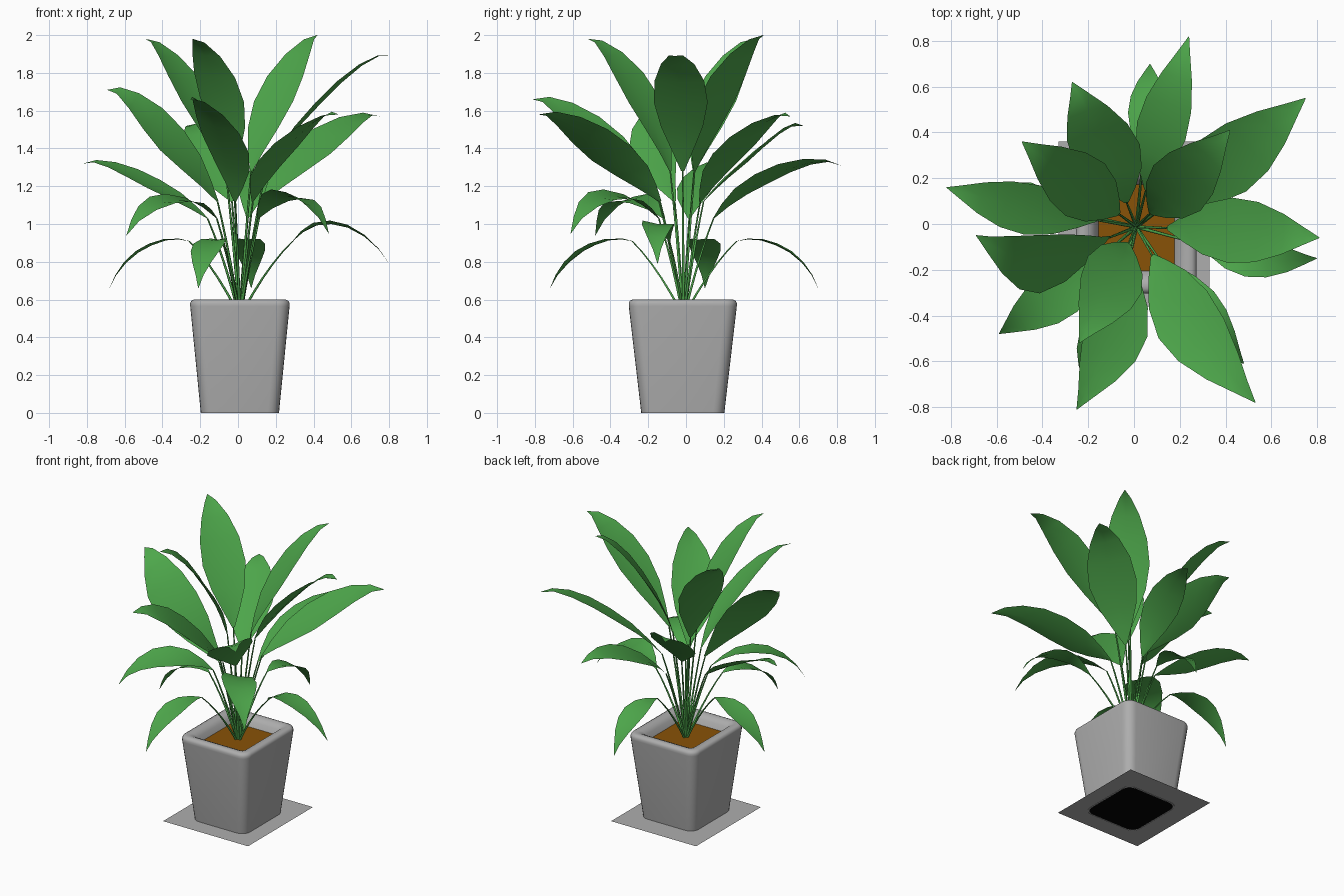
import bpy, math
from mathutils import Vector, Matrix

if "Cube" in bpy.data.objects:
    bpy.data.objects.remove(bpy.data.objects["Cube"])

ROOT = Vector((0.01, -0.012, 0.535))      # where all stems meet the soil
UP = Vector((0, 0, 1))


def material(name, rgb):
    m = bpy.data.materials.new(name)
    m.diffuse_color = (*rgb, 1)
    m.use_nodes = True
    m.node_tree.nodes["Principled BSDF"].inputs["Base Color"].default_value = m.diffuse_color
    return m


GREEN = material("leaf green", (0.075, 0.385, 0.070))
GREY = material("pot grey", (0.42, 0.42, 0.42))
SOIL = material("soil brown", (0.25, 0.085, 0.002))
BLACK = material("underside black", (0.001, 0.001, 0.001))


def add_object(name, verts, faces, mat, angle=None):
    me = bpy.data.meshes.new(name)
    me.from_pydata([tuple(v) for v in verts], [], faces)
    me.materials.append(mat)
    if angle is not None:
        for p in me.polygons:
            p.use_smooth = True
        me.set_sharp_from_angle(angle=math.radians(angle))
    ob = bpy.data.objects.new(name, me)
    bpy.context.scene.collection.objects.link(ob)
    return ob


def loft(name, rings, mat, angle=40):
    """Skin a stack of equal-sized rings."""
    n = len(rings[0])
    faces = [(k * n + i, k * n + (i + 1) % n, (k + 1) * n + (i + 1) % n, (k + 1) * n + i)
             for k in range(len(rings) - 1) for i in range(n)]
    return add_object(name, [v for r in rings for v in r], faces, mat, angle)


def rounded_rect(hx, hy, z, r, steps=5):
    """Rounded rectangle, counter-clockwise, around the pot axis."""
    pts = []
    for q, (sx, sy) in enumerate([(1, 1), (-1, 1), (-1, -1), (1, -1)]):
        for s in range(steps + 1):
            a = math.pi / 2 * (q + s / steps)
            pts.append(Vector((0.01 + sx * (hx - r) + r * math.cos(a),
                               -0.017 + sy * (hy - r) + r * math.sin(a), z)))
    return pts


# Pot: tapered walls, rolled rim, inner lip sloping down to the soil
profile = [(0.207, 0.22, 0.0, 0.06), (0.263, 0.286, 0.565, 0.065), (0.263, 0.286, 0.58, 0.065),
           (0.257, 0.28, 0.593, 0.06), (0.243, 0.266, 0.6, 0.05), (0.222, 0.245, 0.6, 0.04),
           (0.2, 0.223, 0.591, 0.03), (0.182, 0.205, 0.573, 0.02), (0.162, 0.185, 0.53, 0.015)]
loft("pot", [rounded_rect(*p) for p in profile], GREY)

# Soil surface and dark pot underside
ring = rounded_rect(0.166, 0.189, 0.54, 0.015)
add_object("soil", ring, [tuple(range(len(ring)))], SOIL)
ring = rounded_rect(0.2, 0.213, 0.0, 0.06)
add_object("pot_underside", ring, [tuple(reversed(range(len(ring))))], BLACK)

# Thin square plate below the pot
add_object("base_plate", [(-0.33, -0.36, 0.002), (0.33, -0.36, 0.002),
                          (0.33, 0.36, 0.002), (-0.33, 0.36, 0.002)], [(0, 1, 2, 3)], GREY)


def arc(a, m, b, t):
    """Point and tangent on the parabola through a, m (half way) and b."""
    c = 2 * m - (a + b) / 2
    p = a * (1 - t) ** 2 + c * 2 * t * (1 - t) + b * t * t
    return p, ((c - a) * (1 - t) + (b - c) * t).normalized()


# Blade outline: (position along blade, relative half width, lift before the drooping tip)
OUTLINE = [(0, 0.06, 0), (0.12, 0.40, 0), (0.27, 0.78, 0), (0.45, 1.0, 0), (0.62, 0.92, 0.014),
           (0.78, 0.62, 0.028), (0.91, 0.26, 0.028), (1, 0.01, 0)]


def leaf(name, tip, mid, roll, base_z, base_frac, half_width):
    tip, mid = Vector(tip), Vector(mid)
    base = ROOT.lerp(mid, base_frac)
    base.z = base_z
    side0 = (tip - base).cross(UP).normalized()
    verts, faces = [], []
    for k, (t, w, lift) in enumerate(OUTLINE):
        p, tan = arc(base, mid, tip, t)
        p = p + UP * lift * half_width / 0.145
        side = Matrix.Rotation(-math.radians(roll), 3, tan) @ side0
        fold = side.cross(tan) * 0.06 * w * half_width
        verts += [p - side * w * half_width + fold, p - fold, p + side * w * half_width + fold]
        if k:
            a = 3 * (k - 1)
            faces += [(a, a + 1, a + 4, a + 3), (a + 1, a + 2, a + 5, a + 4)]
    add_object(name + "_blade", verts, faces, GREEN, 60)
    # Stem: slim tapered tube bowing slightly upward
    start = ROOT + Vector((base.x, base.y, 0)) * 0.05
    bow = start.lerp(base, 0.5) + Vector((0, 0, 0.03))
    rings = []
    for k in range(6):
        p, _ = arc(start, bow, base, k / 5)
        r = 0.008 - 0.0007 * k
        rings.append([p + Vector((r * math.cos(i * math.tau / 6), r * math.sin(i * math.tau / 6), 0))
                      for i in range(6)])
    loft(name + "_stem", rings, GREEN, 80)


# Leaf tiers: stem height, stem reach as share of mid-blade, half width, (tip, mid-blade, roll)
tall = (1.28, 0.3, 0.143, [
    ((0.42, 0.41, 2.0), (0.21, 0.18, 1.68), 0),
    ((-0.49, 0.36, 1.98), (-0.24, 0.17, 1.68), 0),
    ((-0.24, -0.52, 1.98), (-0.10, -0.25, 1.69), 10),
    ((0.81, -0.06, 1.89), (0.46, -0.03, 1.67), 0)])
middle = (1.12, 0.3, 0.153, [
    ((0.75, 0.55, 1.57), (0.42, 0.28, 1.41), -10),
    ((0.53, -0.78, 1.58), (0.24, -0.43, 1.39), -17),
    ((-0.25, -0.81, 1.66), (-0.08, -0.45, 1.44), 22),
    ((-0.69, -0.05, 1.71), (-0.385, -0.17, 1.47), 32),
    ((-0.27, 0.62, 1.52), (-0.13, 0.34, 1.35), 15)])
lower = (1.03, 0.35, 0.115, [
    ((0.48, -0.61, 0.95), (0.28, -0.39, 1.15), 12),
    ((-0.59, -0.48, 0.94), (-0.34, -0.31, 1.13), 10),
    ((0.24, 0.82, 1.31), (0.13, 0.44, 1.25), 12),
    ((-0.82, 0.16, 1.32), (-0.48, 0.07, 1.22), 12)])
drooping = (0.91, 0.55, 0.085, [
    ((0.07, 0.70, 0.66), (0.06, 0.50, 0.88), 0),
    ((-0.21, -0.72, 0.66), (-0.16, -0.51, 0.88), 0),
    ((-0.68, 0.10, 0.66), (-0.48, 0.10, 0.88), 0),
    ((0.80, -0.15, 0.79), (0.52, -0.15, 1.0), 6)])

for tier, (z, frac, width, leaves) in {"tall_leaf": tall, "middle_leaf": middle,
                                       "lower_leaf": lower, "drooping_leaf": drooping}.items():
    for i, (tip, mid, roll) in enumerate(leaves):
        leaf(f"{tier}_{i + 1}", tip, mid, roll, z, frac, width)
